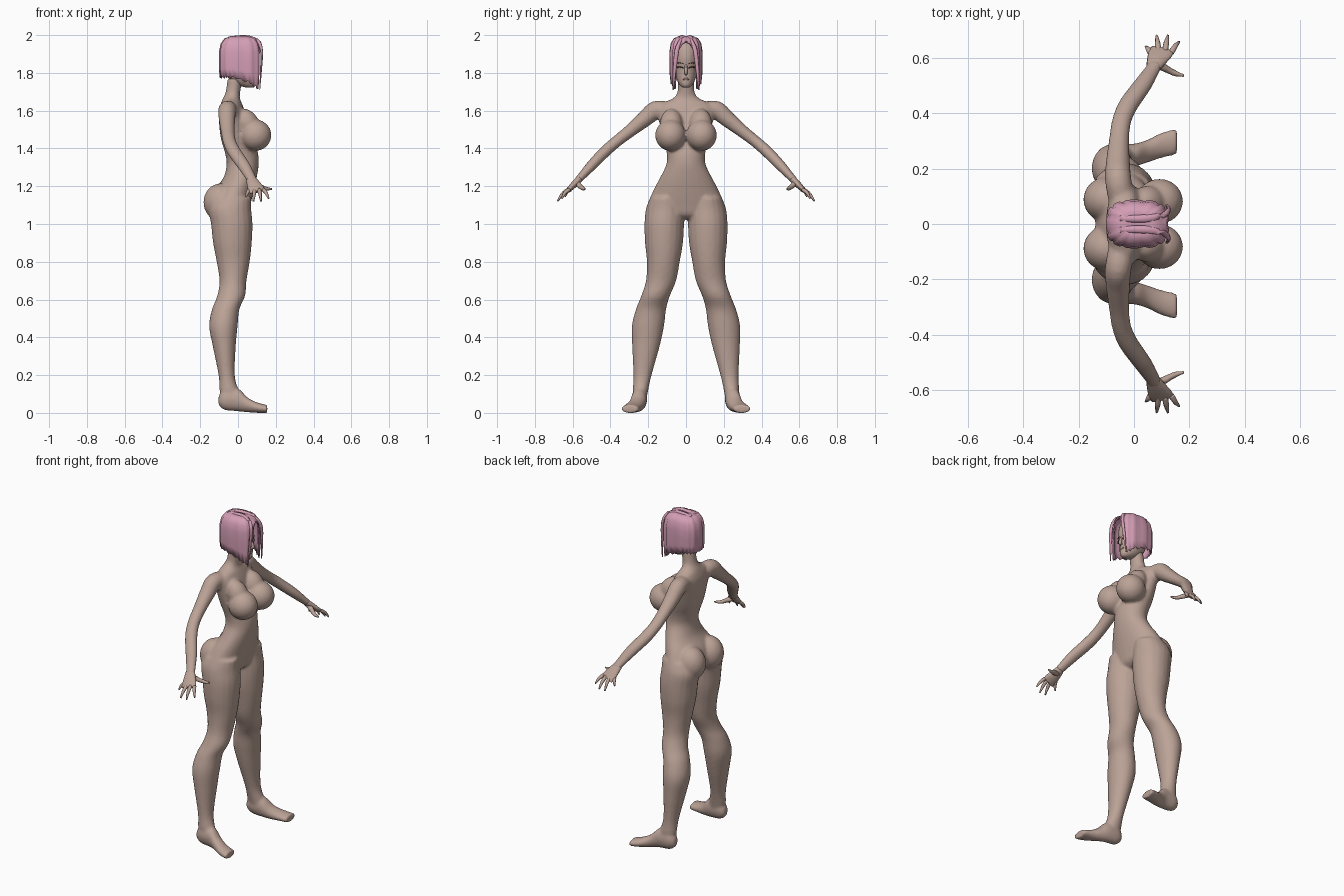
import bpy, bmesh, math
from mathutils import Vector, Matrix

if "Cube" in bpy.data.objects:
    bpy.data.objects.remove(bpy.data.objects["Cube"])


def material(name, rgb):
    m = bpy.data.materials.new(name)
    m.diffuse_color = (*rgb, 1)
    m.use_nodes = True
    m.node_tree.nodes["Principled BSDF"].inputs["Base Color"].default_value = m.diffuse_color
    return m


SKIN = material("skin", (0.50, 0.365, 0.31))
HAIR = material("pink hair", (0.66, 0.34, 0.46))
DARK = material("dark lash", (0.10, 0.06, 0.06))
LIP = material("lip", (0.40, 0.24, 0.21))


def spline(rows, n=4):
    """Catmull-Rom interpolation of equal-length tuples."""
    out = []
    for i in range(len(rows) - 1):
        p0, p1, p2, p3 = (rows[max(0, min(len(rows) - 1, i + k))] for k in (-1, 0, 1, 2))
        for j in range(n):
            t = j / n
            out.append(tuple(0.5 * (2 * b + (c - a) * t + (2 * a - 5 * b + 4 * c - d) * t * t
                                    + (3 * b - a - 3 * c + d) * t ** 3)
                             for a, b, c, d in zip(p0, p1, p2, p3)))
    return out + [rows[-1]]


def bridge(bm, rings):
    vs = [[bm.verts.new(p) for p in r] for r in rings]
    n = len(vs[0])
    for a, b in zip(vs, vs[1:]):
        for i in range(n):
            bm.faces.new((a[i], a[(i + 1) % n], b[(i + 1) % n], b[i]))
    bm.faces.new(vs[0][::-1])
    bm.faces.new(vs[-1])


def loft(bm, rows, axis="z", s=1, n=20):
    """Rows are (station, low, high, y0, y1) along z or x."""
    rings = []
    for st, a0, a1, y0, y1 in spline(rows):
        ring = []
        for i in range(n):
            t = math.tau * i / n
            a = (a0 + a1) / 2 + (a1 - a0) / 2 * math.cos(t)
            y = s * ((y0 + y1) / 2 + (y1 - y0) / 2 * math.sin(t))
            ring.append((a, y, st) if axis == "z" else (st, y, a))
        rings.append(ring)
    bridge(bm, rings)


def tube(bm, path, s=1, n=12, steps=4):
    """Path points are (x, y, z, half width, half thickness)."""
    pts = spline(path, steps)
    rings = []
    for k, p in enumerate(pts):
        t = (Vector(pts[min(k + 1, len(pts) - 1)][:3]) - Vector(pts[max(k - 1, 0)][:3])).normalized()
        ref = Vector((1, 0, 0)) if abs(t.x) < 0.8 else Vector((0, 1, 0))
        u = (ref - t * ref.dot(t)).normalized()
        v = t.cross(u)
        ring = []
        for i in range(n):
            a = math.tau * i / n
            q = Vector(p[:3]) + u * (p[3] * math.cos(a)) + v * (p[4] * math.sin(a))
            ring.append((q.x, s * q.y, q.z))
        rings.append(ring)
    bridge(bm, rings)


def ball(bm, c, r, s=1, tilt=0):
    m = (Matrix.Translation((c[0], s * c[1], c[2])) @ Matrix.Rotation(tilt, 4, "Y")
         @ Matrix.Diagonal((*r, 1)))
    bmesh.ops.create_uvsphere(bm, u_segments=24, v_segments=16, radius=1, matrix=m)


def finish(name, bm, mat, smooth=True):
    bmesh.ops.recalc_face_normals(bm, faces=bm.faces)
    for f in bm.faces:
        f.smooth = smooth
    me = bpy.data.meshes.new(name)
    bm.to_mesh(me)
    bm.free()
    me.materials.append(mat)
    ob = bpy.data.objects.new(name, me)
    bpy.context.collection.objects.link(ob)
    return ob


# Body: overlapping lofts fused into one smooth skin
bm = bmesh.new()
torso = [(1.77, -.055, .025, .042), (1.70, -.065, .012, .045), (1.665, -.08, .01, .07),
         (1.64, -.09, .02, .125), (1.60, -.10, .035, .155), (1.53, -.10, .055, .14),
         (1.45, -.09, .08, .12), (1.38, -.07, .105, .103), (1.32, -.06, .11, .103),
         (1.25, -.075, .10, .135), (1.18, -.12, .085, .172), (1.10, -.14, .065, .20),
         (1.05, -.11, .05, .16), (1.025, -.07, .02, .08)]
loft(bm, [(z, a, b, -y, y) for z, a, b, y in torso], n=28)
leg = [(1.14, -.13, .07, .03, .19), (1.08, -.155, .07, .008, .212), (1.0, -.143, .077, .01, .22),
       (.9, -.132, .073, .016, .217), (.8, -.113, .062, .033, .207), (.7, -.098, .045, .052, .212),
       (.62, -.11, .038, .085, .237), (.55, -.137, .008, .105, .265), (.46, -.153, -.002, .116, .287),
       (.35, -.133, -.012, .14, .285), (.2, -.103, -.017, .182, .278), (.12, -.098, .003, .2, .282),
       (.06, -.09, .02, .21, .28)]
foot = [(-.103, .04, .09, .225, .265), (-.07, .015, .13, .208, .285), (0, .008, .13, .208, .29),
        (.05, .003, .082, .222, .305), (.10, 0, .056, .238, .33), (.155, -.001, .042, .25, .345)]
arm = [(-.045, .09, 1.60, .048, .045), (-.057, .16, 1.602, .048, .05), (-.058, .22, 1.555, .044, .043),
       (-.054, .30, 1.49, .037, .034), (-.045, .37, 1.435, .035, .031), (-.02, .43, 1.382, .036, .031),
       (.03, .5, 1.31, .034, .028), (.065, .555, 1.25, .028, .021), (.078, .58, 1.225, .028, .018)]
for s in (1, -1):
    loft(bm, leg, s=s)
    loft(bm, foot, "x", s)
    tube(bm, arm, s, 16)
    ball(bm, (.092, .082, 1.47), (.085, .081, .083), s)
    ball(bm, (.052, .078, 1.53), (.06, .06, .085), s, -.5)
    ball(bm, (-.092, .088, 1.115), (.091, .084, .10), s)
body = finish("body", bm, SKIN)
r = body.modifiers.new("fuse", "REMESH")
r.mode = "VOXEL"
r.voxel_size = 0.008
r.use_smooth_shade = True
sm = body.modifiers.new("soften", "SMOOTH")
sm.factor = 0.5
sm.iterations = 6

# Hands: flat palm, four fingers and a thumb on each side
palm = [(.07, .565, 1.238, .027, .018), (.082, .59, 1.212, .036, .018),
        (.095, .615, 1.187, .044, .014), (.103, .63, 1.172, .042, .010)]
fingers = [(.062, .612, .042, .640, 1.145), (.088, .622, .082, .680, 1.12),
           (.112, .624, .122, .680, 1.12), (.134, .618, .163, .657, 1.135)]
bm = bmesh.new()
for s in (1, -1):
    tube(bm, palm, s, 14)
    for x0, y0, x1, y1, z1 in fingers:
        tube(bm, [(x0, y0, 1.182, .011, .010),
                  ((x0 + x1) / 2, (y0 + y1) / 2 + .004, (1.182 + z1) / 2 + .006, .0095, .009),
                  (x1, y1, z1, .004, .004)], s, 8)
    tube(bm, [(.08, .58, 1.218, .018, .016), (.125, .555, 1.195, .012, .012),
              (.15, .543, 1.187, .010, .010), (.180, .535, 1.185, .004, .004)], s, 8)
finish("hands", bm, SKIN)

# Head with nose and ears hidden under the hair
bm = bmesh.new()
head = [(1.722, .045, .08, .014), (1.735, .0, .092, .032), (1.765, -.045, .094, .049),
        (1.82, -.075, .092, .062), (1.88, -.085, .10, .068), (1.94, -.08, .085, .062),
        (1.98, -.04, .04, .03)]
loft(bm, [(z, a, b, -y, y) for z, a, b, y in head], n=24)
tube(bm, [(.088, 0, 1.845, .006, .006), (.103, 0, 1.806, .010, .009), (.092, 0, 1.793, .008, .008)], n=8)
finish("head", bm, SKIN)

# Lips, eyelashes and eyebrows
bm = bmesh.new()
ball(bm, (.091, 0, 1.767), (.006, .018, .006))
finish("lips", bm, LIP)
bm = bmesh.new()
for s in (1, -1):
    for z, th in ((1.828, .0035), (1.85, .002)):
        tube(bm, [(.096, .014, z - .002, th, th), (.089, .033, z + .003, th, th),
                  (.074, .05, z, th, th)], s, 6)
finish("lashes_and_brows", bm, DARK)

# Bobbed hair: panelled shell open over the face, longer towards the front
COLS = 52
PROFILE = [(.12, 1.984), (.45, 1.994), (.75, 1.982), (.92, 1.955), (1, 1.91)]


def hair_point(a, f, z, bump):
    c, s = math.cos(a), math.sin(a)
    px = math.copysign(abs(c) ** .7, c) * (.114 + bump)
    py = math.copysign(abs(s) ** .7, s) * (.088 + bump)
    return (.013 + px * f, py * f, z)


bm = bmesh.new()
cols = []
for i in range(COLS):
    a = math.tau * i / COLS
    d = abs((math.degrees(a) + 180) % 360 - 180)
    if d < 30:
        low = 1.965 - .0025 * d
    else:
        low = 1.70 + .07 * min(1, (d - 30) / 75)
        low += (0, .012, .004, .016)[min(i, COLS - i) % 4]
    bump = -.005 if i % 4 == 0 else 0
    col = [bm.verts.new(hair_point(a, f, max(z, low), bump)) for f, z in PROFILE]
    for k in (1, 2, 3):
        z = 1.91 + (min(low, 1.91) - 1.91) * k / 3
        col.append(bm.verts.new(hair_point(a, (1, 1, .96)[k - 1], max(z, low), bump)))
    cols.append(col)
for i in range(COLS):
    p, q = cols[i], cols[(i + 1) % COLS]
    for k in range(len(p) - 1):
        bm.faces.new((p[k], q[k], q[k + 1], p[k + 1]))
bm.faces.new([c[0] for c in cols])
bmesh.ops.remove_doubles(bm, verts=bm.verts, dist=0.0005)
hair = finish("hair", bm, HAIR)
so = hair.modifiers.new("thickness", "SOLIDIFY")
so.thickness = 0.006
so.offset = -1

# Raised crown locks beside the centre parting
bm = bmesh.new()
for s in (1, -1):
    tube(bm, [(-.05, .02, 1.985, .012, .008), (.04, .02, 1.993, .014, .007),
              (.10, .03, 1.972, .012, .008), (.125, .048, 1.92, .007, .012),
              (.122, .06, 1.82, .005, .010), (.115, .068, 1.71, .002, .003)], s, 8)
finish("front_locks", bm, HAIR)
